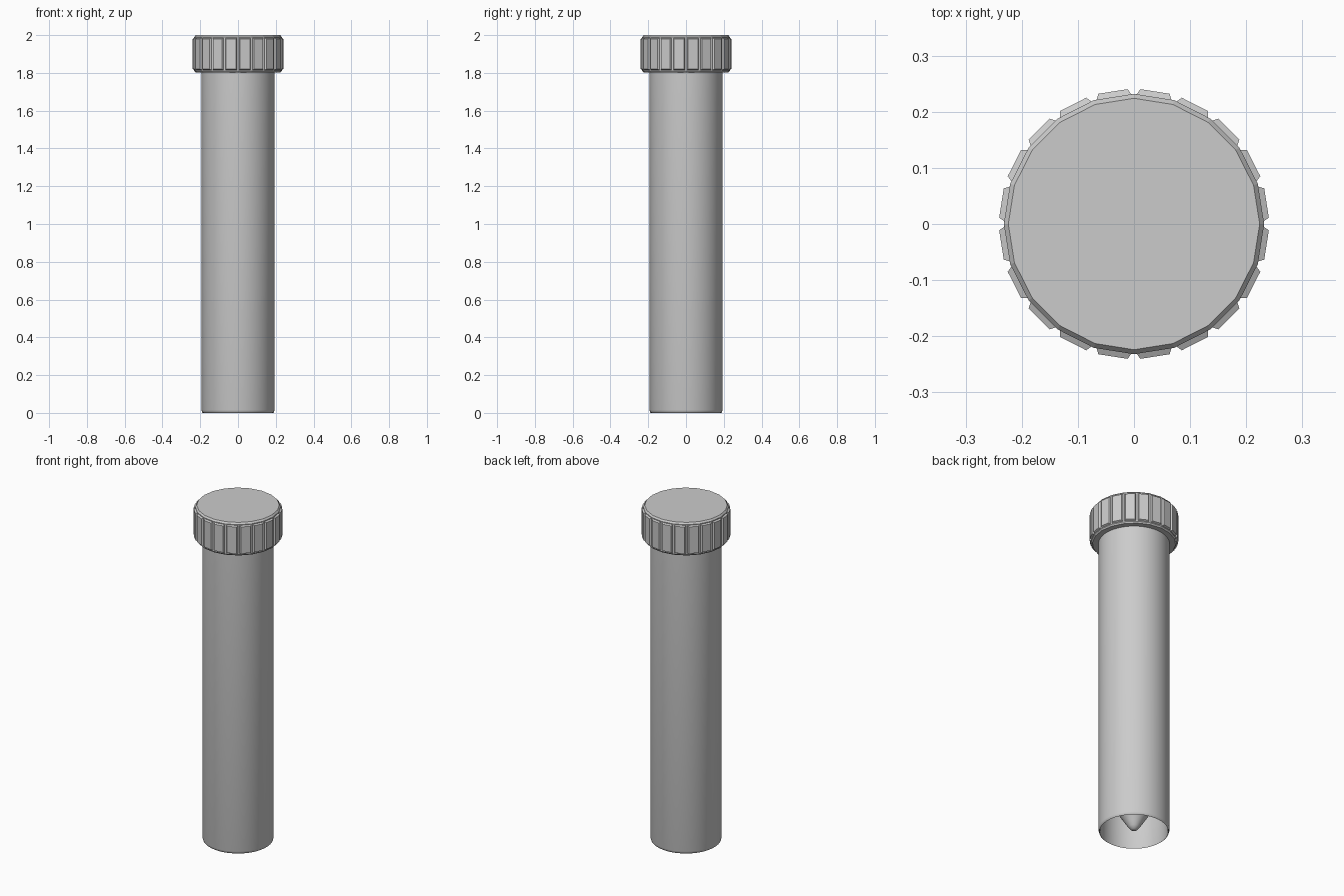
import bpy, bmesh, math

if "Cube" in bpy.data.objects:
    bpy.data.objects.remove(bpy.data.objects["Cube"])


def lathe(name, profile, sides):
    """Revolve (radius, z) points about z; radius 0 makes a pole."""
    bm = bmesh.new()
    rings = []
    for r, z in profile:
        if r == 0:
            rings.append([bm.verts.new((0, 0, z))] * sides)
        else:
            rings.append([bm.verts.new((r * math.cos(2 * math.pi * i / sides),
                                        r * math.sin(2 * math.pi * i / sides), z))
                          for i in range(sides)])
    for a, b in zip(rings, rings[1:]):
        for i in range(sides):
            j = (i + 1) % sides
            bm.faces.new(list(dict.fromkeys((a[i], a[j], b[j], b[i]))))
    bmesh.ops.recalc_face_normals(bm, faces=bm.faces)
    return name, bm


def finish(name, bm, smooth_angle=None):
    mesh = bpy.data.meshes.new(name)
    bm.to_mesh(mesh)
    bm.free()
    ob = bpy.data.objects.new(name, mesh)
    bpy.context.collection.objects.link(ob)
    if smooth_angle:
        bpy.ops.object.select_all(action='DESELECT')
        ob.select_set(True)
        bpy.context.view_layer.objects.active = ob
        bpy.ops.object.shade_smooth_by_angle(angle=math.radians(smooth_angle))
    return ob


# Tube: conical floor hanging inside an open standing skirt, closed under the cap
tube = [(0, 0.008), (0.016, 0.012), (0.03, 0.027), (0.045, 0.05), (0.183, 0.27),
        (0.183, 0.01), (0.186, 0.0), (0.19, 0.003), (0.193, 0.015),
        (0.193, 1.95), (0, 1.95)]
finish(*lathe("tube_body", tube, 64), smooth_angle=40)

# Cap: 20-sided, chamfered at top and bottom
cap = [(0, 1.803), (0.226, 1.803), (0.232, 1.811), (0.232, 1.99), (0.224, 2.0), (0, 2.0)]
name, bm = lathe("screw_cap", cap, 20)

# Grip ribs: each side facet inset, then raised with sloping edges
bm.normal_update()
sides = [f for f in bm.faces if abs(f.normal.z) < 0.01]
bmesh.ops.inset_individual(bm, faces=sides, thickness=0.007, depth=0)
bmesh.ops.inset_individual(bm, faces=sides, thickness=0.007, depth=0.01)
finish(name, bm)
